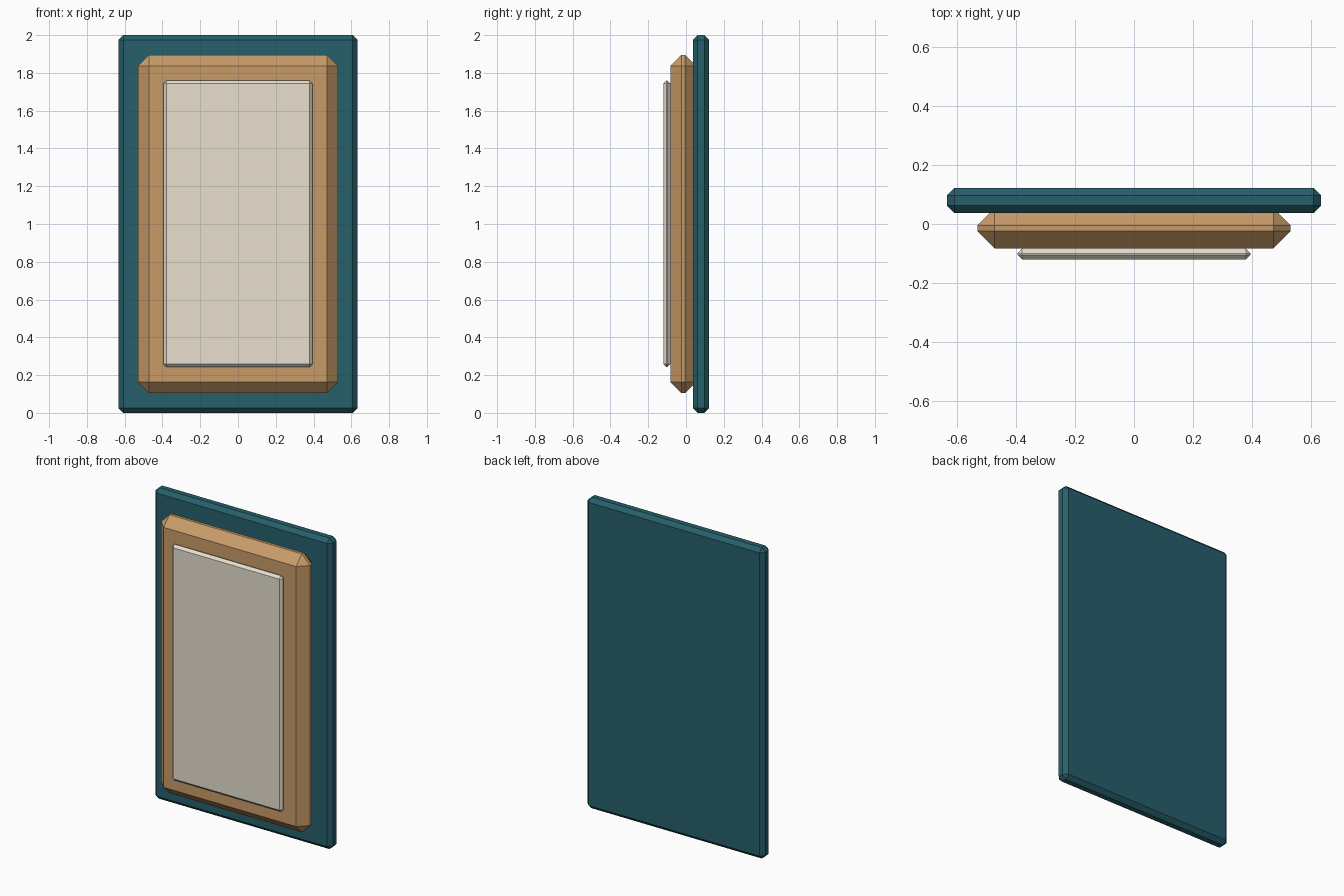
import bpy

if "Cube" in bpy.data.objects:
    bpy.data.objects.remove(bpy.data.objects["Cube"])


def chamfered_slab(name, half_x, y0, y1, z0, z1, chamfer, color):
    """Box with every edge cut by one flat chamfer."""
    bpy.ops.mesh.primitive_cube_add(size=1, location=(0, (y0 + y1) / 2, (z0 + z1) / 2))
    ob = bpy.context.object
    ob.name = name
    ob.scale = (2 * half_x, y1 - y0, z1 - z0)
    bpy.ops.object.transform_apply(location=False, rotation=False, scale=True)
    bevel = ob.modifiers.new("chamfer", 'BEVEL')
    bevel.width = chamfer
    bevel.segments = 1
    bevel.limit_method = 'NONE'
    mat = bpy.data.materials.new(name + "_color")
    mat.diffuse_color = (*color, 1)
    mat.use_nodes = True
    mat.node_tree.nodes["Principled BSDF"].inputs["Base Color"].default_value = mat.diffuse_color
    ob.data.materials.append(mat)
    return ob


# Teal backing board
chamfered_slab("back_board", 0.632, 0.037, 0.122, 0.0, 2.0, 0.025, (0.02, 0.115, 0.147))
# Tan raised panel, its rear edge sunk into the board
chamfered_slab("raised_panel", 0.53, -0.083, 0.054, 0.105, 1.895, 0.059, (0.58, 0.33, 0.14))
# Cream inset plate on the front
chamfered_slab("front_plate", 0.394, -0.12, -0.083, 0.242, 1.76, 0.016, (0.80, 0.74, 0.62))
